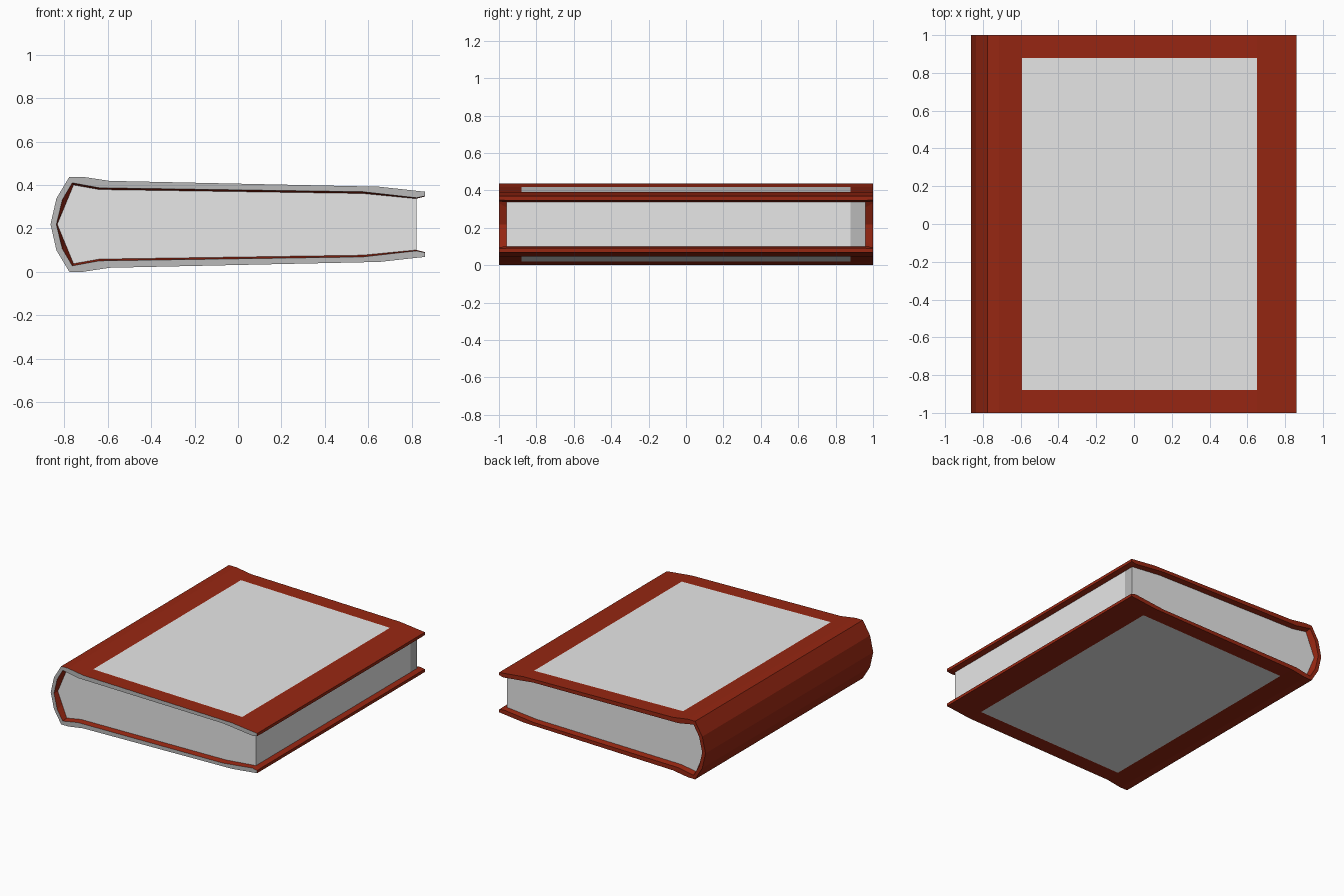
import bpy, bmesh

if "Cube" in bpy.data.objects:
    bpy.data.objects.remove(bpy.data.objects["Cube"])

MID = 0.219  # height of the book's horizontal mirror plane


def material(name, rgb):
    m = bpy.data.materials.new(name)
    m.diffuse_color = (*rgb, 1)
    m.use_nodes = True
    m.node_tree.nodes["Principled BSDF"].inputs["Base Color"].default_value = m.diffuse_color
    return m


RED = material("red cover", (0.31, 0.02, 0.006))
PAPER = material("pale paper", (0.8, 0.8, 0.8))
GREY = material("grey edge", (0.49, 0.49, 0.49))


def mirrored(half):
    """Upper half (fore edge to spine middle) plus its mirror below."""
    return half + [(x, 2 * MID - z) for x, z in half[-2::-1]]


def loft(name, sections, mats, rule):
    """Join closed (y, points) sections; rule(side, strip) picks the material."""
    bm = bmesh.new()
    rings = [[bm.verts.new((x, y, z)) for x, z in pts] for y, pts in sections]
    n = len(rings[0])
    for s in range(len(rings) - 1):
        a, b = rings[s], rings[s + 1]
        for i in range(n):
            j = (i + 1) % n
            bm.faces.new((a[i], a[j], b[j], b[i])).material_index = rule(i, s)
    bm.faces.new(rings[0]).material_index = rule("front", 0)
    bm.faces.new(rings[-1]).material_index = rule("back", 0)
    bmesh.ops.recalc_face_normals(bm, faces=bm.faces)
    me = bpy.data.meshes.new(name)
    bm.to_mesh(me)
    bm.free()
    for m in mats:
        me.materials.append(m)
    ob = bpy.data.objects.new(name, me)
    bpy.context.collection.objects.link(ob)
    return ob


# Profiles, from the fore edge to the middle of the spine
outer = mirrored([(.86, .369), (.652, .392), (-.592, .419), (-.716, .438),
                  (-.776, .438), (-.836, .338), (-.863, MID)])
inner = mirrored([(.86, .349), (.822, .341), (.574, .369), (-.638, .387),
                  (-.763, .41), (-.809, .332), (-.836, MID)])
page_half = [(.822, .337), (.574, .361), (-.638, .379), (-.757, .4), (-.832, MID)]
pages = mirrored(page_half)
# inner cover line where it meets the page block
tucked = mirrored([(.86, .347)] + page_half[:4] + [(-.7945, .3095)] + page_half[4:])

# Cover: red, with a pale panel on each board and a grey front end
wide = outer + inner[::-1]
tight = outer + tucked[::-1]
panel_sides = (1, len(outer) - 3)


def cover_rule(side, strip):
    if side == "front":
        return 2
    return 1 if side in panel_sides and strip == 2 else 0


loft("cover", [(-1, wide), (-.96, tight), (-.88, tight), (.88, tight),
               (.96, tight), (1, wide)], [RED, PAPER, GREY], cover_rule)

# Page block: pale, with a grey stripe at the back of the fore edge
fore = len(pages) - 1
loft("page_block", [(-.96, pages), (.88, pages), (.96, pages)], [PAPER, GREY],
     lambda side, strip: 1 if side == fore and strip == 1 else 0)
